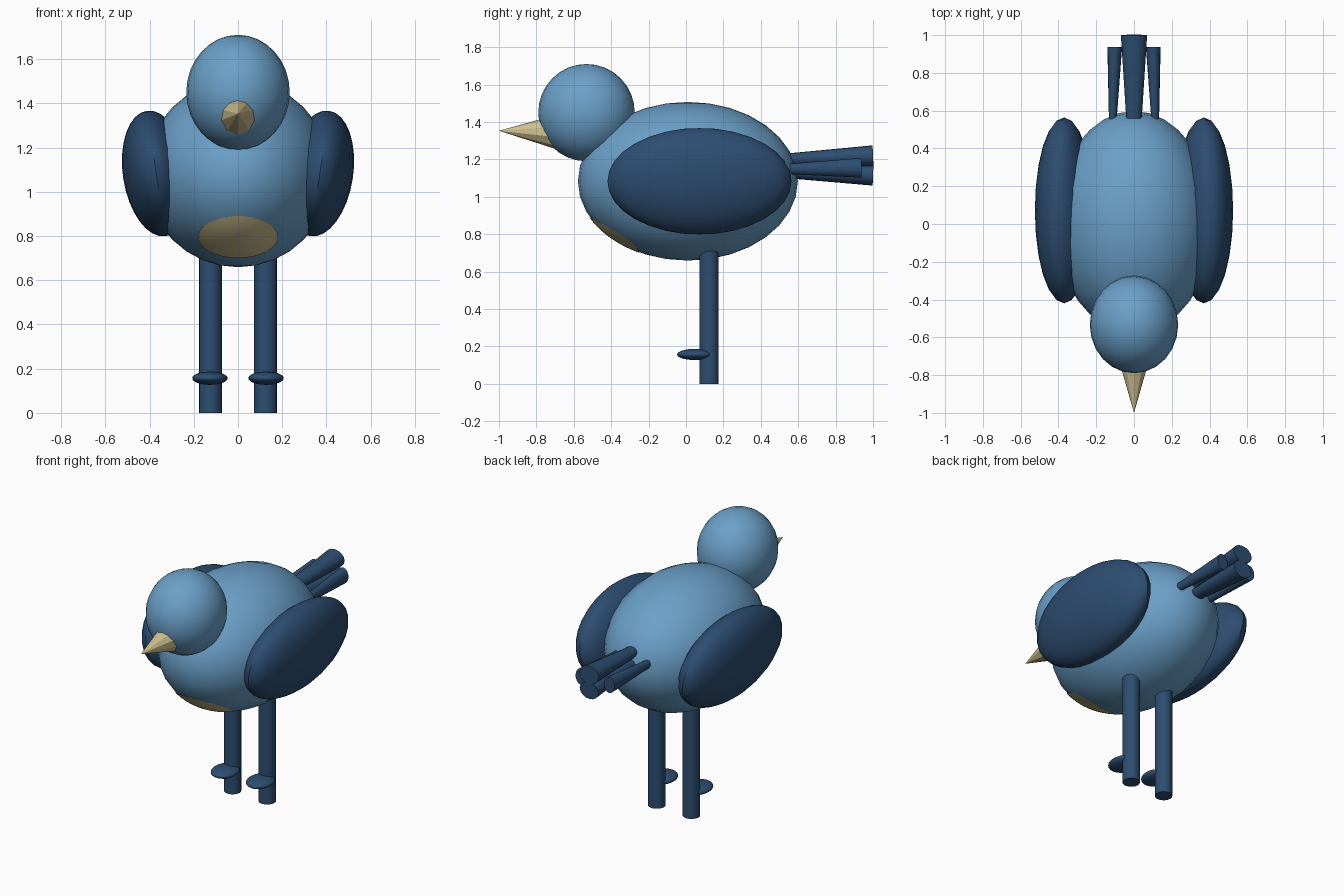
import bpy, bmesh, math
from mathutils import Matrix, Vector

if "Cube" in bpy.data.objects:
    bpy.data.objects.remove(bpy.data.objects["Cube"])


def material(name, rgb):
    m = bpy.data.materials.new(name)
    m.diffuse_color = (*rgb, 1)
    m.use_nodes = True
    m.node_tree.nodes["Principled BSDF"].inputs["Base Color"].default_value = m.diffuse_color
    return m


LIGHT = material("light_blue", (0.145, 0.35, 0.58))
DARK = material("dark_blue", (0.026, 0.075, 0.165))
TAN = material("tan", (0.62, 0.53, 0.28))


def finish(name, bm, mat, smooth=True):
    bmesh.ops.recalc_face_normals(bm, faces=bm.faces)
    mesh = bpy.data.meshes.new(name)
    bm.to_mesh(mesh)
    bm.free()
    mesh.materials.append(mat)
    ob = bpy.data.objects.new(name, mesh)
    bpy.context.collection.objects.link(ob)
    if smooth:
        bpy.ops.object.select_all(action='DESELECT')
        ob.select_set(True)
        bpy.context.view_layer.objects.active = ob
        bpy.ops.object.shade_smooth_by_angle(angle=math.radians(40))
    return ob


def ellipsoid(name, center, radii, mat, tilt=0, segs=24, rings=16):
    bm = bmesh.new()
    m = (Matrix.Translation(center) @ Matrix.Rotation(tilt, 4, 'Y')
         @ Matrix.Diagonal((*radii, 1)))
    bmesh.ops.create_uvsphere(bm, u_segments=segs, v_segments=rings, radius=1, matrix=m)
    return finish(name, bm, mat)


def rod(name, start, end, r1, r2, mat, sides=16, squash=(1, 1), smooth=True):
    """Tapered rod from start to end, with an optional oval section."""
    a, b = Vector(start), Vector(end)
    bm = bmesh.new()
    m = (Matrix.Translation((a + b) / 2)
         @ (b - a).to_track_quat('Z', 'Y').to_matrix().to_4x4()
         @ Matrix.Diagonal((*squash, 1, 1)))
    bmesh.ops.create_cone(bm, cap_ends=True, segments=sides, radius1=r1, radius2=r2,
                          depth=(b - a).length, matrix=m)
    bmesh.ops.remove_doubles(bm, verts=bm.verts, dist=1e-5)
    return finish(name, bm, mat, smooth)


# Body and head
BODY_C, BODY_R = Vector((0, 0.01, 1.083)), Vector((0.42, 0.588, 0.424))
ellipsoid("body", BODY_C, BODY_R, LIGHT, segs=32)
ellipsoid("head", (0, -0.532, 1.45), (0.234, 0.258, 0.26), LIGHT)

# Beak
rod("beak", (0, -0.70, 1.347), (0, -1.0, 1.353), 0.09, 0, TAN, sides=10, smooth=False)

# Belly patch: thin oval skin following the lower front of the body
bm = bmesh.new()
N, RINGS = 32, 6


def on_body(x, z):
    u, w = x / BODY_R.x, (z - BODY_C.z) / BODY_R.z
    p = Vector((x, BODY_C.y - BODY_R.y * math.sqrt(max(0, 1 - u * u - w * w)), z))
    return BODY_C + (p - BODY_C) * 1.004


mid = bm.verts.new(on_body(0, 0.797))
prev = None
for k in range(1, RINGS + 1):
    f = k / RINGS
    ring = [bm.verts.new(on_body(0.18 * f * math.cos(t), 0.797 + 0.095 * f * math.sin(t)))
            for t in (2 * math.pi * i / N for i in range(N))]
    for i in range(N):
        j = (i + 1) % N
        if prev:
            bm.faces.new((prev[i], ring[i], ring[j], prev[j]))
        else:
            bm.faces.new((mid, ring[i], ring[j]))
    prev = ring
patch = finish("belly_patch", bm, TAN)
if patch.data.polygons[0].normal.y > 0:
    patch.data.flip_normals()

# Paired wings, legs, feet and side tail feathers
for side, s in (("left", 1), ("right", -1)):
    ellipsoid(side + "_wing", (s * 0.37, 0.072, 1.083), (0.151, 0.492, 0.287), DARK, tilt=s * 0.15)
    rod(side + "_leg", (s * 0.125, 0.123, 0), (s * 0.125, 0.123, 0.71), 0.052, 0.052, DARK)
    ellipsoid(side + "_foot", (s * 0.127, 0.05, 0.157), (0.08, 0.098, 0.03), DARK)
    rod(side + "_tail_feather", (s * 0.115, 0.45, 1.147), (s * 0.102, 0.937, 1.155),
        0.02, 0.05, DARK, squash=(0.78, 1.05))

# Upper and lower middle tail feathers
rod("upper_tail_feather", (0, 0.45, 1.195), (0, 1.0, 1.218), 0.028, 0.057, DARK, squash=(1.22, 1))
rod("lower_tail_feather", (0, 0.45, 1.135), (0, 1.0, 1.115), 0.028, 0.055, DARK, squash=(1.22, 1))
